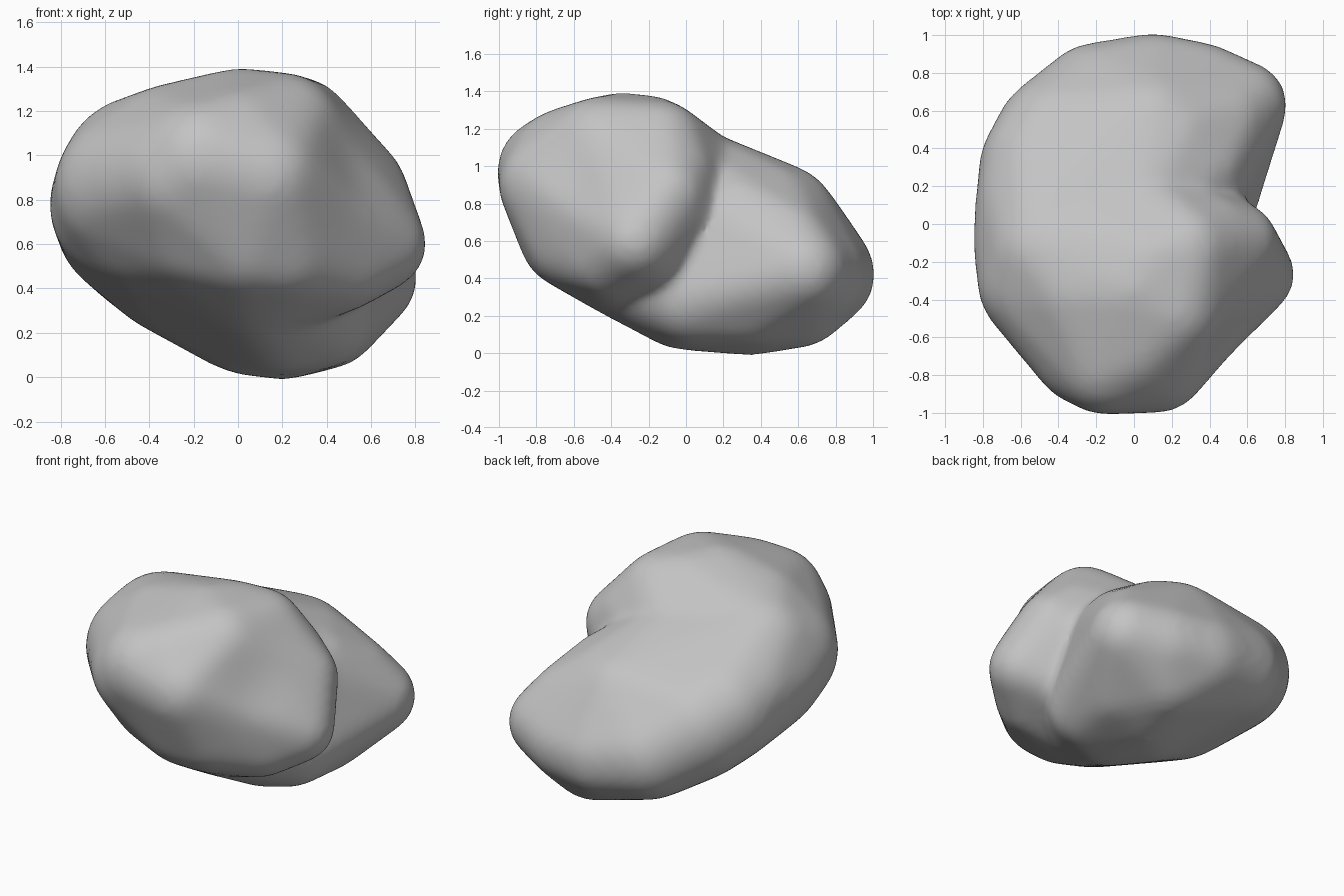
import bpy
import bmesh
import math
from mathutils import Vector

default_cube = bpy.data.objects.get("Cube")
if default_cube:
    bpy.data.objects.remove(default_cube, do_unlink=True)

# Each lobe is the tight skin around a few balls: x, y, z, radius
BRIDGE = [
    (-.5, -.1, .78, .34), (-.5, .1, .77, .33), (-.46, -.15, .94, .31),
    (0, .06, .9, .28), (.1, -.3, .46, .28), (-.3, .1, .5, .29),
]
FRONT_LOBE = [
    # crown
    (0, -.35, 1.08, .3), (.1, -.22, 1.08, .29), (.27, -.14, 1.1, .24),
    (.2, -.45, 1.08, .28), (0, -.64, 1.02, .28), (-.3, -.35, 1.02, .29),
    # nose
    (-.15, -.72, .97, .28), (.12, -.72, .9, .27), (-.25, -.67, .9, .28),
    (-.48, -.3, .85, .34),
    # tip and rim above the crease
    (.64, -.27, .6, .2), (.55, -.1, .85, .2), (.42, -.06, .95, .2),
    (.46, -.05, .78, .21), (.5, -.18, .54, .2),
    # underside
    (.45, -.4, .52, .22), (.05, -.62, .62, .26), (-.2, -.55, .67, .26),
    (.2, -.58, .6, .26), (-.42, -.3, .68, .27),
]
BACK_LOBE = [
    # outer side and tail
    (-.4, .45, .63, .33), (-.48, .3, .7, .33), (.1, .74, .42, .26),
    (.58, .63, .45, .22), (.35, .7, .42, .25), (-.2, .66, .48, .29),
    # upper slope
    (.1, .5, .7, .3), (.1, .58, .56, .31), (.2, .45, .73, .27),
    (0, .25, .83, .27), (.35, .3, .73, .23), (.48, .55, .6, .21),
    # wall below the crease
    (.36, .2, .7, .22), (.25, -.1, .38, .26), (.36, .03, .3, .25),
    # underside
    (.2, .35, .25, .25), (.4, .36, .29, .24), (.25, .6, .3, .26),
    (.2, -.02, .3, .27), (.05, .2, .32, .3), (-.3, .45, .52, .29),
]


def unit_ball_points():
    """Evenly spread points on a unit sphere."""
    bm = bmesh.new()
    bmesh.ops.create_icosphere(bm, subdivisions=3, radius=1)
    points = [v.co.copy() for v in bm.verts]
    bm.free()
    return points


def add_hull(target, balls, sphere):
    """Add the convex skin around the balls to the target bmesh."""
    bm = bmesh.new()
    for x, y, z, radius in balls:
        for point in sphere:
            bm.verts.new(Vector((x, y, z)) + point * radius)
    bmesh.ops.convex_hull(bm, input=list(bm.verts))
    loose = [v for v in bm.verts if not v.link_faces]
    bmesh.ops.delete(bm, geom=loose, context='VERTS')
    bmesh.ops.recalc_face_normals(bm, faces=list(bm.faces))
    copies = {v: target.verts.new(v.co) for v in bm.verts}
    for face in bm.faces:
        target.faces.new([copies[v] for v in face.verts])
    bm.free()


def dent(mesh, centre, radius, depth):
    """Press a soft hollow into the surface."""
    moves = []
    for v in mesh.vertices:
        distance = (v.co - Vector(centre)).length / radius
        moves.append(v.normal * depth * math.exp(-distance * distance))
    for v, move in zip(mesh.vertices, moves):
        v.co -= move


# Two overlapping lobes that share the bridge
sphere = unit_ball_points()
bm = bmesh.new()
for lobe in (FRONT_LOBE, BACK_LOBE):
    add_hull(bm, BRIDGE + lobe, sphere)
mesh = bpy.data.meshes.new("lobes")
bm.to_mesh(mesh)
bm.free()
rock = bpy.data.objects.new("rock_body", mesh)
bpy.context.collection.objects.link(rock)

# Fuse the lobes, soften all ridges, and restore the lost thickness
remesh = rock.modifiers.new("fuse", 'REMESH')
remesh.mode = 'VOXEL'
remesh.voxel_size = .025
soften = rock.modifiers.new("soften", 'SMOOTH')
soften.factor = .5
soften.iterations = 28
swell = rock.modifiers.new("swell", 'DISPLACE')
swell.mid_level = 0
swell.strength = .014
depsgraph = bpy.context.evaluated_depsgraph_get()
fused = bpy.data.meshes.new_from_object(rock.evaluated_get(depsgraph))
rock.modifiers.clear()
rock.data = fused
bpy.data.meshes.remove(mesh)
fused.name = "rock_body"

# Shallow hollow on the side of the front lobe
dent(fused, (.46, -.52, .92), .25, .035)
for polygon in fused.polygons:
    polygon.use_smooth = True

# Plain grey stone
stone = bpy.data.materials.new("stone_grey")
stone.use_nodes = True
colour = (.55, .55, .55, 1)
stone.diffuse_color = colour
for node in stone.node_tree.nodes:
    if node.type == 'BSDF_PRINCIPLED':
        node.inputs["Base Color"].default_value = colour
        node.inputs["Roughness"].default_value = .9
fused.materials.clear()
fused.materials.append(stone)
